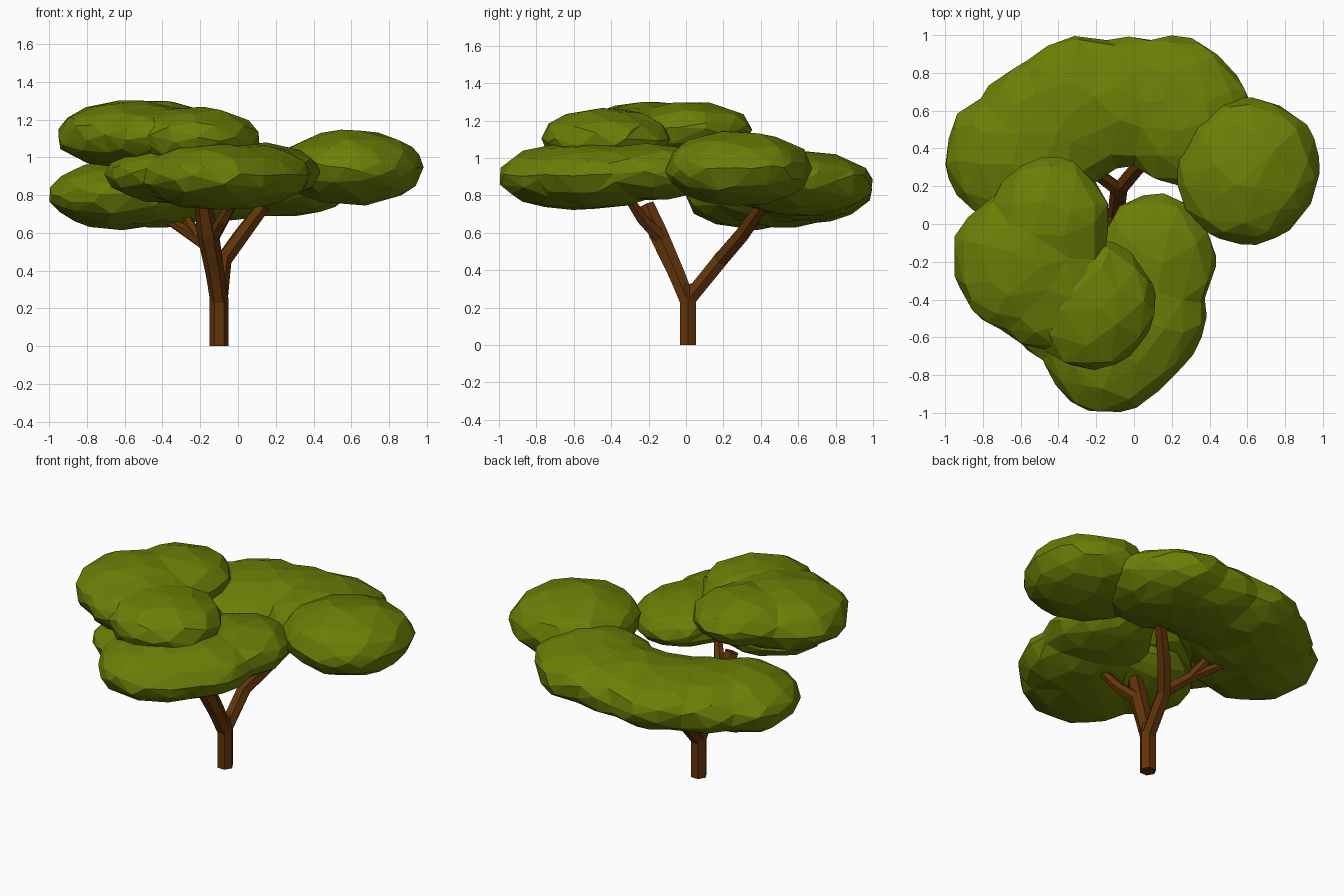
import bpy, bmesh, math, random
from mathutils import Vector, Matrix

if "Cube" in bpy.data.objects:
    bpy.data.objects.remove(bpy.data.objects["Cube"])

random.seed(4)

def material(name, color):
    m = bpy.data.materials.new(name)
    m.diffuse_color = color
    m.use_nodes = True
    m.node_tree.nodes["Principled BSDF"].inputs["Base Color"].default_value = m.diffuse_color
    return m

LEAF = material("leaf_green", (0.15, 0.21, 0.002, 1))
BARK = material("bark_brown", (0.12, 0.034, 0.003, 1))

def finish(name, bm, mat):
    me = bpy.data.meshes.new(name)
    bm.to_mesh(me)
    bm.free()
    me.materials.append(mat)
    ob = bpy.data.objects.new(name, me)
    bpy.context.collection.objects.link(ob)
    return ob

# Leaf cluster: flattened balls fused together, then reduced to irregular facets
def cluster(name, balls):
    bm = bmesh.new()
    for x, y, z, rx, ry, rz in balls:
        c = Vector((x, y, z))
        m = Matrix.Translation(c) @ Matrix.Diagonal((rx, ry, rz, 1))
        new = bmesh.ops.create_icosphere(bm, subdivisions=3, radius=1.0, matrix=m)["verts"]
        for v in new:
            v.co = c + (v.co - c) * (1.005 + random.uniform(-0.04, 0.04))
    ob = finish(name, bm, LEAF)
    r = ob.modifiers.new("fuse", 'REMESH')
    r.mode = 'VOXEL'
    r.voxel_size = 0.035
    s = ob.modifiers.new("soften", 'SMOOTH')
    s.factor = 0.5
    s.iterations = 2
    d = ob.modifiers.new("facets", 'DECIMATE')
    d.ratio = 0.05
    return ob

cluster("right_leaves", [(0.60, 0.285, 0.945, 0.385, 0.395, 0.2)])
cluster("back_leaves", [
    (-0.62, 0.36, 0.80, 0.38, 0.37, 0.18),
    (-0.45, 0.50, 0.81, 0.39, 0.38, 0.18),
    (-0.28, 0.62, 0.83, 0.38, 0.38, 0.18),
    (-0.03, 0.65, 0.845, 0.36, 0.35, 0.18),
    (0.20, 0.63, 0.86, 0.37, 0.37, 0.175),
    (0.27, 0.56, 0.87, 0.36, 0.36, 0.175)])
cluster("top_leaves", [
    (-0.45, 0.01, 1.155, 0.32, 0.345, 0.145),
    (-0.58, -0.20, 1.12, 0.385, 0.38, 0.18),
    (-0.45, -0.31, 1.11, 0.36, 0.36, 0.16)])
cluster("upper_front_leaves", [(-0.23, -0.425, 1.10, 0.345, 0.35, 0.165)])
cluster("front_leaves", [
    (-0.13, -0.60, 0.90, 0.38, 0.40, 0.18),
    (-0.34, -0.40, 0.91, 0.36, 0.34, 0.155),
    (0.02, -0.48, 0.905, 0.36, 0.37, 0.175),
    (0.12, -0.19, 0.925, 0.315, 0.355, 0.15)])

# Limb: six-sided tapering tube through (x, y, z, radius) points
def limb(name, pts, sides=6):
    bm = bmesh.new()
    rings = []
    pos = [Vector(p[:3]) for p in pts]
    for i, p in enumerate(pts):
        t = (pos[min(i + 1, len(pts) - 1)] - pos[max(i - 1, 0)]).normalized()
        if i == 0 and p[2] == 0:
            t = Vector((0, 0, 1))
        u = (Vector((1, 0, 0)) - t * t.x).normalized()
        w = t.cross(u)
        rings.append([bm.verts.new(pos[i] + p[3] * (u * math.cos(a) + w * math.sin(a)))
                      for a in (2 * math.pi * k / sides for k in range(sides))])
    for a, b in zip(rings, rings[1:]):
        for k in range(sides):
            j = (k + 1) % sides
            bm.faces.new((a[k], a[j], b[j], b[k]))
    bm.faces.new(rings[0][::-1])
    bm.faces.new(rings[-1])
    return finish(name, bm, BARK)

limb("trunk", [(-0.10, 0.01, 0, 0.05), (-0.10, 0.01, 0.25, 0.05), (-0.11, 0.0, 0.32, 0.045)])
limb("front_branch", [(-0.10, 0.01, 0.23, 0.046), (-0.12, -0.05, 0.38, 0.05),
                      (-0.16, -0.15, 0.60, 0.058), (-0.185, -0.21, 0.75, 0.045)])
limb("front_twig", [(-0.14, -0.13, 0.57, 0.04), (-0.08, -0.23, 0.67, 0.034), (-0.01, -0.31, 0.79, 0.026)])
limb("back_branch", [(-0.10, 0.01, 0.24, 0.045), (-0.08, 0.18, 0.45, 0.046),
                     (0.02, 0.30, 0.59, 0.044), (0.14, 0.41, 0.75, 0.038)])
limb("back_left_twig", [(-0.08, 0.18, 0.46, 0.04), (-0.20, 0.27, 0.56, 0.036), (-0.39, 0.40, 0.68, 0.022)])
limb("back_left_offshoot", [(-0.20, 0.27, 0.56, 0.032), (-0.26, 0.33, 0.65, 0.03), (-0.30, 0.37, 0.76, 0.024)])
